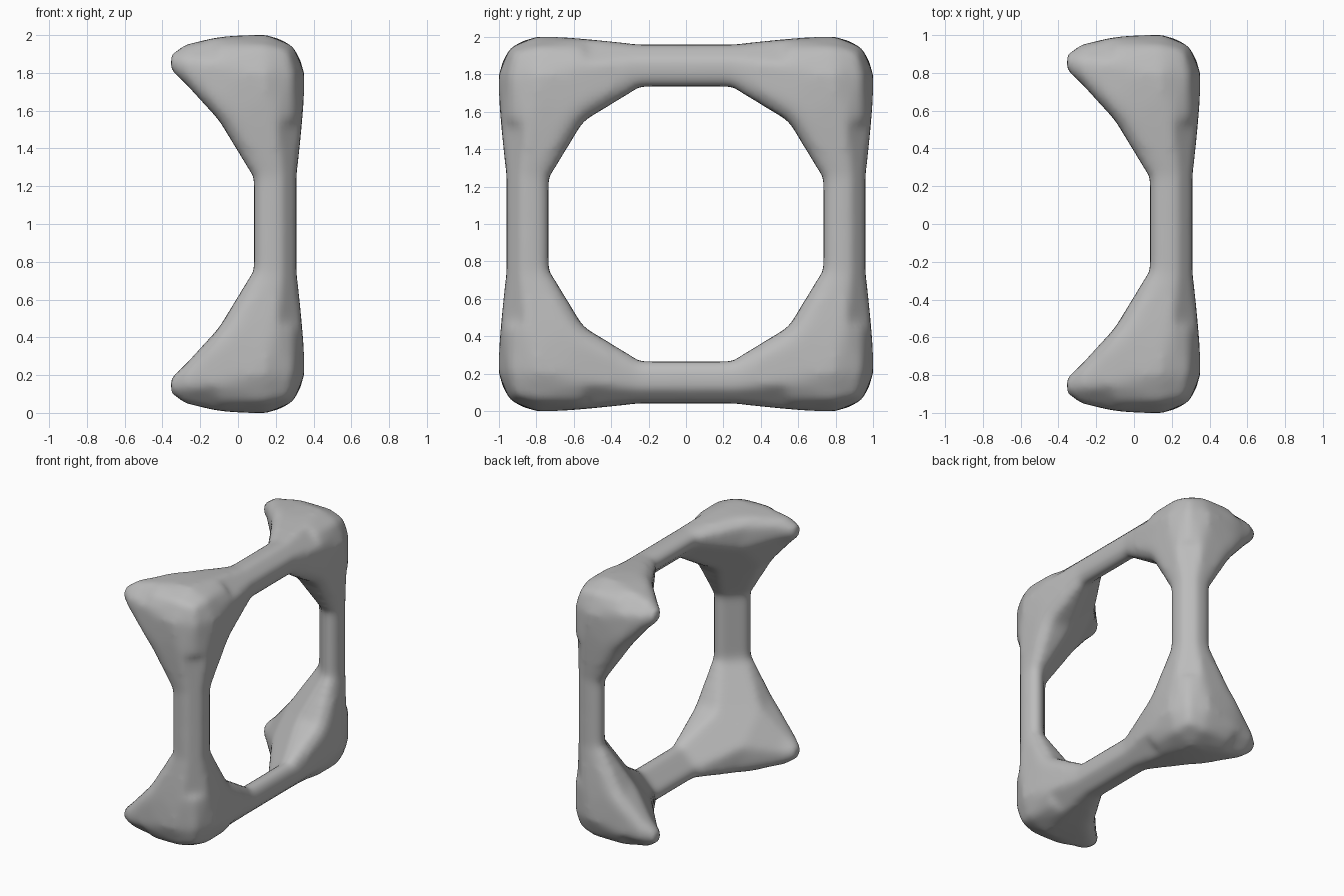
import bpy, bmesh

if "Cube" in bpy.data.objects:
    bpy.data.objects.remove(bpy.data.objects["Cube"])

# Proportions of one corner, measured from the middle of the frame (0) to its outside (1)
X_SHIFT = -0.65


def ring(t, a, b, inner, side, outer):
    """Chamfered square section at distance t; spans a..b in both directions."""
    half = [(a, a + inner), (a, b - side * 0.6), (a + side, b), (b - outer, b)]
    return [(t, p, q) for p, q in half] + [(t, q, p) for p, q in half]


def turn(points, axis):
    """Point the first coordinate along the given axis."""
    return [tuple(p[(i - axis) % 3] for i in range(3)) for p in points]


def add_hull(mesh, points):
    """Add the convex solid around the points to the mesh."""
    bm = bmesh.new()
    for x, y, z in points:
        bm.verts.new((x + X_SHIFT, y, z))
    bmesh.ops.convex_hull(bm, input=bm.verts[:])
    loose = [v for v in bm.verts if not v.link_faces]
    bmesh.ops.delete(bm, geom=loose, context='VERTS')
    bmesh.ops.recalc_face_normals(bm, faces=bm.faces[:])
    part = bpy.data.meshes.new("part")
    bm.to_mesh(part)
    bm.free()
    mesh.from_mesh(part)
    bpy.data.meshes.remove(part)


bar = dict(a=0.73, b=0.96, inner=0.14, side=0.06, outer=0.08)
root = dict(a=0.55, b=0.99, inner=0.22, side=0.08, outer=0.14)
body = bmesh.new()

# Corner block with a rounded outside and a flat triangular inside
block = [(0.915, 0.915, 0.915)]
for axis in range(3):
    block += turn(ring(0.55, **root) + [(0.55, 0.94, 0.94), (0.8, 0.942, 0.942),
                                        (1.0, 0.8, 0.8), (1.0, 0.68, 0.8),
                                        (1.0, 0.8, 0.68)], axis)
add_hull(body, block)

# Flared arms and straight bars running along y and z
for axis in (1, 2):
    add_hull(body, turn(ring(0.25, **bar) + ring(0.55, **root) + ring(0.58, **root), axis))
    add_hull(body, turn(ring(-0.03, **bar) + ring(0.27, **bar), axis))

# Short blunt foot pointing to -x
foot_mid = ring(0.37, 0.745, 0.95, 0.09, 0.06, 0.08)
foot_tip = ring(0.292, 0.81, 0.90, 0.03, 0.03, 0.03)
foot_root = ring(0.55, **root)
add_hull(body, foot_mid + foot_root + ring(0.58, **root))
add_hull(body, foot_tip + foot_mid + ring(0.39, 0.745, 0.95, 0.09, 0.06, 0.08))

# The frame: four mirrored corners fused and softened
mesh = bpy.data.meshes.new("frame")
body.to_mesh(mesh)
body.free()
frame = bpy.data.objects.new("frame", mesh)
frame.location = (0, 0, 1)
bpy.context.collection.objects.link(frame)

mirror = frame.modifiers.new("mirror", 'MIRROR')
mirror.use_axis = (False, True, True)
mirror.use_mirror_merge = False
fuse = frame.modifiers.new("fuse", 'REMESH')
fuse.mode = 'VOXEL'
fuse.voxel_size = 0.025
fuse.use_smooth_shade = True
soften = frame.modifiers.new("soften", 'SMOOTH')
soften.factor = 0.5
soften.iterations = 10

grey = bpy.data.materials.new("grey")
grey.diffuse_color = (0.5, 0.5, 0.5, 1)
grey.use_nodes = True
grey.node_tree.nodes["Principled BSDF"].inputs["Base Color"].default_value = grey.diffuse_color
mesh.materials.append(grey)
for poly in mesh.polygons:
    poly.use_smooth = True
